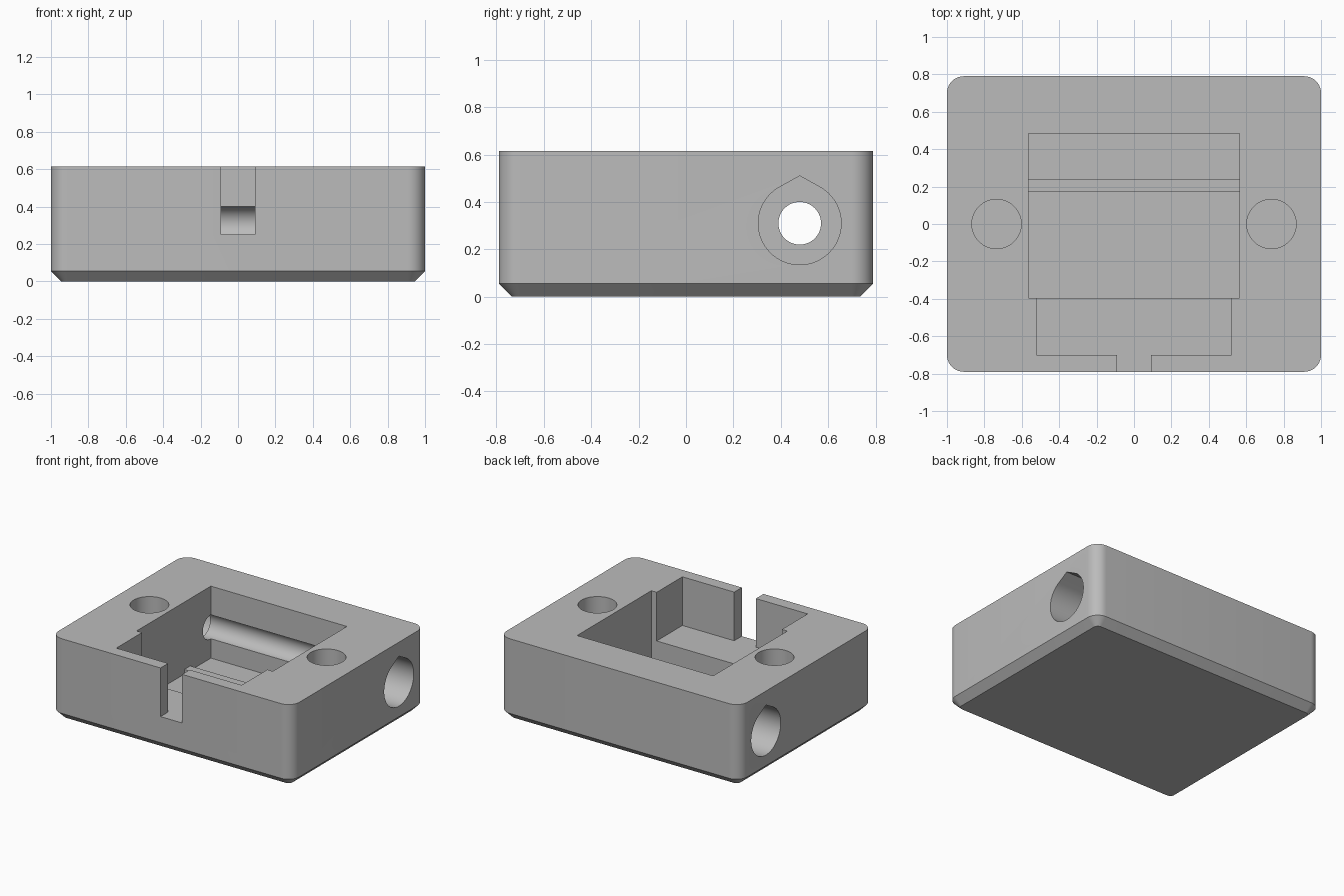
import bpy, bmesh, math
from mathutils import Vector

if "Cube" in bpy.data.objects:
    bpy.data.objects.remove(bpy.data.objects["Cube"], do_unlink=True)

TOP, HALF_X, HALF_Y = 0.615, 1.0, 0.79

grey = bpy.data.materials.new("plain grey")
grey.use_nodes = True
color = (0.5, 0.5, 0.5, 1)
grey.diffuse_color = color
grey.node_tree.nodes["Principled BSDF"].inputs["Base Color"].default_value = color


def loft(name, rings):
    """Closed solid through rings of matching points."""
    bm = bmesh.new()
    loops = [[bm.verts.new(p) for p in ring] for ring in rings]
    n = len(loops[0])
    for a, b in zip(loops, loops[1:]):
        for i in range(n):
            j = (i + 1) % n
            bm.faces.new((a[i], a[j], b[j], b[i]))
    bm.faces.new(loops[0][::-1])
    bm.faces.new(loops[-1])
    bmesh.ops.recalc_face_normals(bm, faces=bm.faces)
    mesh = bpy.data.meshes.new(name)
    bm.to_mesh(mesh)
    bm.free()
    mesh.materials.append(grey)
    obj = bpy.data.objects.new(name, mesh)
    bpy.context.collection.objects.link(obj)
    return obj


def rounded_ring(hx, hy, r, z, steps=10):
    pts = []
    for k, (sx, sy) in enumerate([(1, 1), (-1, 1), (-1, -1), (1, -1)]):
        for i in range(steps + 1):
            a = math.pi / 2 * (k + i / steps)
            pts.append(Vector((sx * (hx - r) + r * math.cos(a),
                               sy * (hy - r) + r * math.sin(a), z)))
    return pts


def box(name, x, y, z):
    ring = [(x[0], y[0]), (x[1], y[0]), (x[1], y[1]), (x[0], y[1])]
    return loft(name, [[Vector((*p, h)) for p in ring] for h in z])


def circle(r, start=0.0, sweep=math.tau, n=64):
    return [(r * math.cos(start + sweep * i / n), r * math.sin(start + sweep * i / n))
            for i in range(n)]


def along_x(name, profile, y, z, x0, x1):
    return loft(name, [[Vector((x, y + a, z + b)) for a, b in profile] for x in (x0, x1)])


# Body with rounded corners and a chamfered base
c = 0.055
body = loft("housing", [rounded_ring(HALF_X - c, HALF_Y - c, 0.035, 0),
                        rounded_ring(HALF_X, HALF_Y, 0.09, c),
                        rounded_ring(HALF_X, HALF_Y, 0.09, TOP)])

# Pocket, front ledge and cable slot
cutters = [
    box("pocket_cutter", (-0.565, 0.565), (-0.395, 0.485), (0.075, 1)),
    box("ledge_cutter", (-0.52, 0.52), (-0.70, -0.30), (0.25, 1)),
    box("slot_cutter", (-0.09, 0.09), (-1, -0.60), (0.25, 1)),
]

# Bore through the whole width
AXIS_Y, AXIS_Z = 0.48, 0.31
cutters.append(along_x("bore_cutter", circle(0.09), AXIS_Y, AXIS_Z, -1.2, 1.2))

# Teardrop counterbores and round top holes on both sides
lean = math.acos(0.175 / 0.2)
n = 60
start, sweep = math.pi / 2 + lean, math.tau - 2 * lean
teardrop = circle(0.175, start, sweep * (n + 1) / n, n + 1) + [(0, 0.2)]
for s in (-1, 1):
    cutters.append(along_x("teardrop_cutter", teardrop, AXIS_Y, AXIS_Z, s * 0.63, s * 1.2))
    cutters.append(loft("hole_cutter", [[Vector((s * 0.735 + a, b, z)) for a, b in circle(0.132)]
                                        for z in (0.25, 1)]))

for cutter in cutters:
    mod = body.modifiers.new(cutter.name, "BOOLEAN")
    mod.operation, mod.solver, mod.object = "DIFFERENCE", "EXACT", cutter

# Bake the cuts and discard the cutters
bpy.context.view_layer.update()
graph = bpy.context.evaluated_depsgraph_get()
baked = bpy.data.meshes.new_from_object(body.evaluated_get(graph))
body.modifiers.clear()
body.data = baked
for cutter in cutters:
    bpy.data.objects.remove(cutter, do_unlink=True)

# Low rib across the pocket floor
rib = box("floor_rib", (-0.565, 0.565), (0.17, 0.24), (0.07, 0.11))

bpy.ops.object.select_all(action="DESELECT")
body.select_set(True)
bpy.context.view_layer.objects.active = body
bpy.ops.object.shade_smooth_by_angle(angle=math.radians(25))
